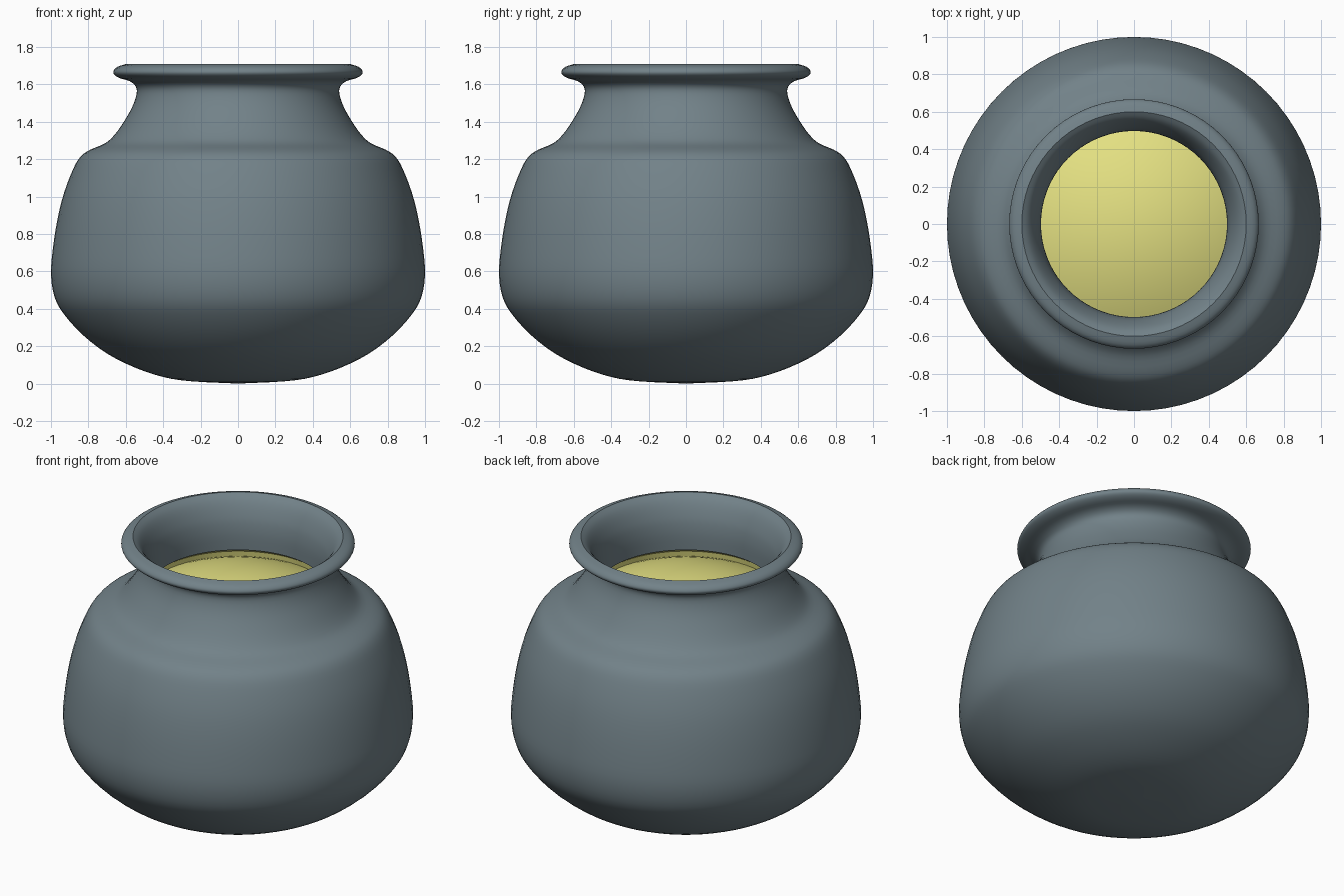
import bpy, bmesh, math
from mathutils import Vector

if "Cube" in bpy.data.objects:
    bpy.data.objects.remove(bpy.data.objects["Cube"])


def smooth_profile(points, steps=3):
    """Catmull-Rom curve through the profile points."""
    p = [Vector(q) for q in [points[0]] + points + [points[-1]]]
    out = []
    for a, b, c, d in zip(p, p[1:], p[2:], p[3:]):
        for i in range(steps):
            t = i / steps
            out.append(0.5 * (2 * b + (c - a) * t + (2 * a - 5 * b + 4 * c - d) * t ** 2
                              + (3 * b - a - 3 * c + d) * t ** 3))
    return [tuple(v) for v in out] + [points[-1]]


def lathe(name, profile, material, segments=72, angle=40):
    """Spin an (r, z) profile about the z axis into a smooth-shaded object."""
    bm = bmesh.new()
    verts = [bm.verts.new((r, 0, z)) for r, z in profile]
    edges = [bm.edges.new(pair) for pair in zip(verts, verts[1:])]
    bmesh.ops.spin(bm, geom=verts + edges, cent=(0, 0, 0), axis=(0, 0, 1),
                   angle=2 * math.pi, steps=segments, use_duplicate=False)
    bmesh.ops.remove_doubles(bm, verts=bm.verts, dist=1e-4)
    bmesh.ops.recalc_face_normals(bm, faces=bm.faces)
    mesh = bpy.data.meshes.new(name)
    bm.to_mesh(mesh)
    bm.free()
    obj = bpy.data.objects.new(name, mesh)
    bpy.context.collection.objects.link(obj)
    mesh.materials.append(material)
    bpy.ops.object.select_all(action='DESELECT')
    obj.select_set(True)
    bpy.context.view_layer.objects.active = obj
    bpy.ops.object.shade_smooth_by_angle(angle=math.radians(angle))
    return obj


def colour(name, rgb):
    mat = bpy.data.materials.new(name)
    mat.diffuse_color = (*rgb, 1)
    mat.use_nodes = True
    mat.node_tree.nodes["Principled BSDF"].inputs["Base Color"].default_value = mat.diffuse_color
    return mat


slate = colour("slate", (0.168, 0.222, 0.248))
yellow = colour("yellow", (0.78, 0.755, 0.225))

# Pot: rounded belly, shoulder, neck, flared lip, then back down inside
belly = [(0, 0), (0.25, 0.012), (0.4, 0.035), (0.55, 0.085), (0.7, 0.16),
         (0.83, 0.26), (0.93, 0.37), (0.98, 0.46), (1.0, 0.58), (0.99, 0.72),
         (0.965, 0.88), (0.93, 1.02), (0.88, 1.15), (0.84, 1.215)]
shoulder_neck = [(0.79, 1.25), (0.71, 1.285), (0.66, 1.33), (0.61, 1.40),
                 (0.565, 1.48), (0.542, 1.55), (0.548, 1.59)]
lip = [(0.58, 1.617), (0.63, 1.632), (0.66, 1.65), (0.666, 1.67),
       (0.645, 1.693), (0.6, 1.708)]
inside = [(0.6, 1.708), (0.57, 1.685), (0.545, 1.65), (0.522, 1.6),
          (0.507, 1.55), (0.498, 1.48), (0.498, 1.39)]
hidden_inside = [(0.55, 1.37), (0.66, 1.24), (0.8, 1.15), (0.92, 0.85),
                 (0.95, 0.58), (0.85, 0.35), (0.5, 0.12), (0, 0.05)]
lathe("pot", smooth_profile(belly + shoulder_neck + lip)
      + smooth_profile(inside)[1:] + hidden_inside, slate)

# Filling: gently domed surface, meeting a short rim just below the neck
dome = [(r, 1.46 - 0.44 * r * r) for r in [i * 0.06 for i in range(10)]]
lathe("filling", dome + [(0.535, 1.365), (0.5, 1.392)], yellow)
